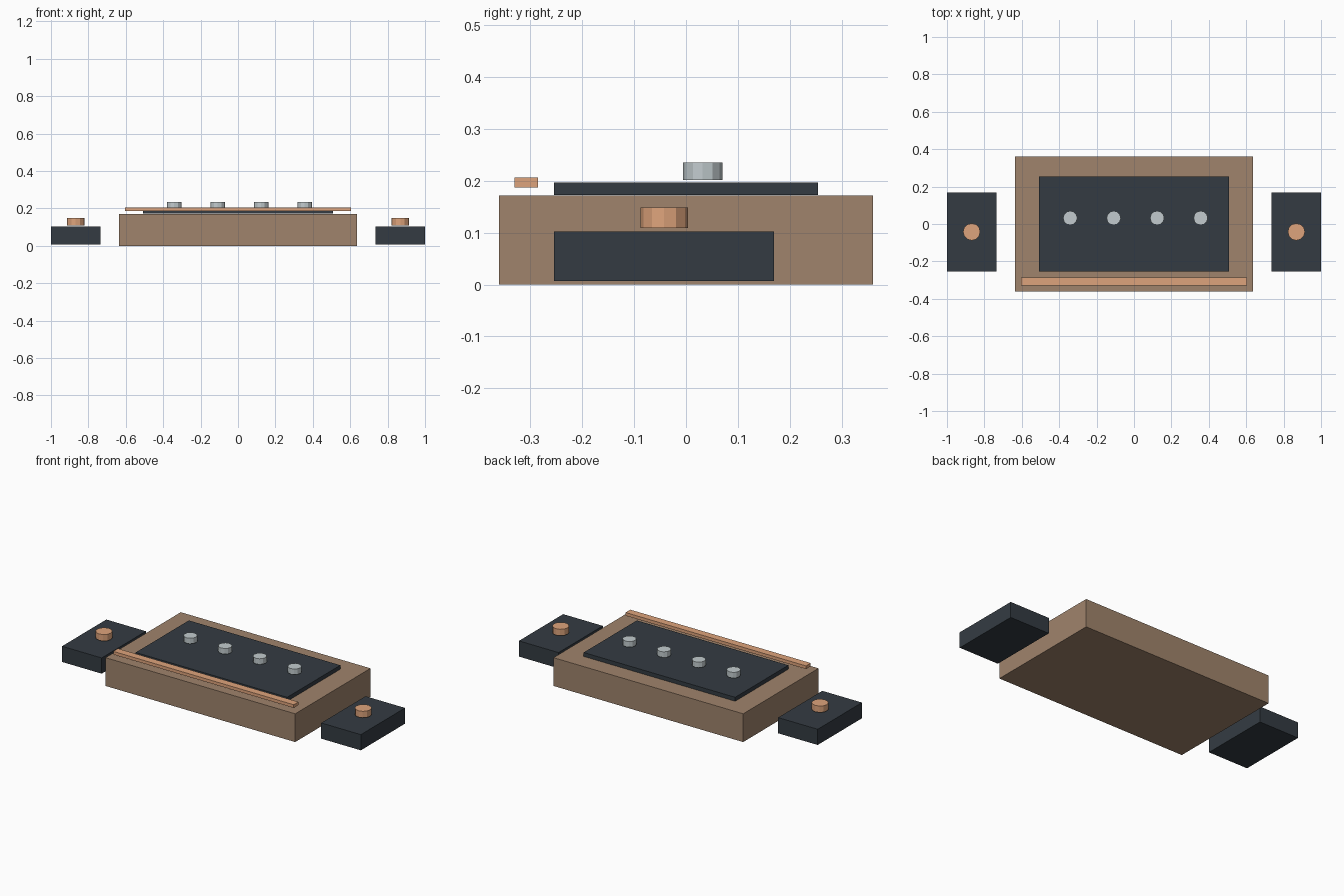
import bpy

if "Cube" in bpy.data.objects:
    bpy.data.objects.remove(bpy.data.objects["Cube"])


def material(name, rgb):
    m = bpy.data.materials.new(name)
    m.diffuse_color = (*rgb, 1)
    m.use_nodes = True
    m.node_tree.nodes["Principled BSDF"].inputs["Base Color"].default_value = m.diffuse_color
    return m


wood = material("wood", (0.35, 0.23, 0.15))
dark = material("dark", (0.034, 0.044, 0.055))
copper = material("copper", (0.73, 0.37, 0.20))
metal = material("metal", (0.54, 0.60, 0.62))


def box(name, x, y, z, mat):
    """Box from (min, max) ranges on each axis."""
    bpy.ops.mesh.primitive_cube_add(size=1, location=[sum(r) / 2 for r in (x, y, z)])
    ob = bpy.context.object
    ob.name = name
    ob.scale = [r[1] - r[0] for r in (x, y, z)]
    bpy.ops.object.transform_apply(location=False, rotation=False, scale=True)
    ob.data.materials.append(mat)


def knob(name, x, y, z, radius, mat):
    bpy.ops.mesh.primitive_cylinder_add(vertices=12, radius=radius, depth=z[1] - z[0],
                                        location=(x, y, sum(z) / 2))
    ob = bpy.context.object
    ob.name = name
    ob.data.materials.append(mat)


# Main body, top panel and front rail
box("body", (-0.635, 0.635), (-0.36, 0.36), (0, 0.171), wood)
box("top_panel", (-0.507, 0.507), (-0.254, 0.254), (0.172, 0.196), dark)
box("front_rail", (-0.604, 0.604), (-0.33, -0.285), (0.187, 0.206), copper)

# Row of knobs on the panel
for i in range(4):
    knob(f"panel_knob_{i + 1}", -0.341 + i * 0.2325, 0.032, (0.201, 0.235), 0.038, metal)

# Side units with a button each
for side, s in (("left", -1), ("right", 1)):
    box(f"{side}_unit", sorted((s * 0.735, s * 1.0)), (-0.254, 0.169), (0.007, 0.102), dark)
    knob(f"{side}_button", s * 0.868, -0.042, (0.109, 0.148), 0.046, copper)
